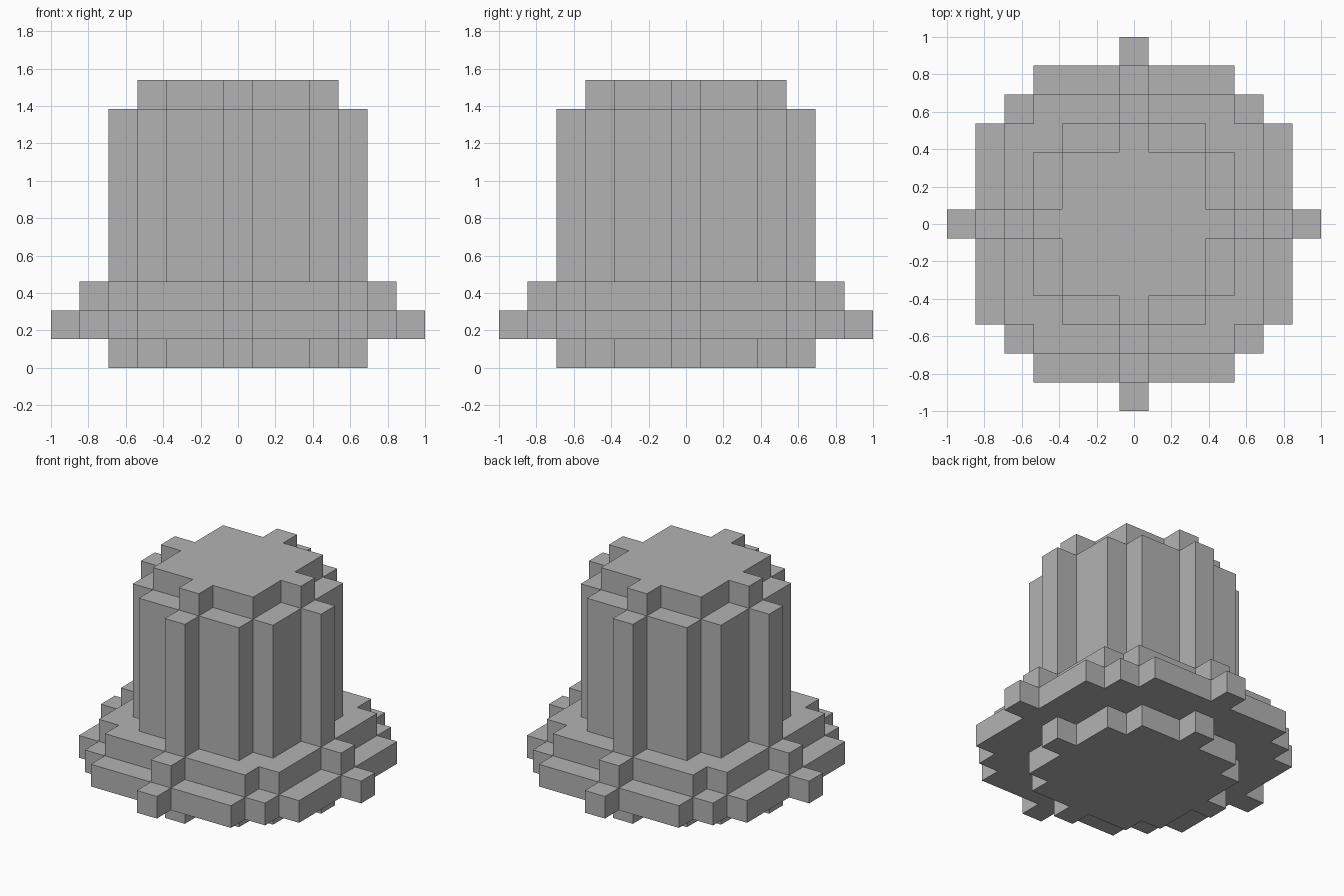
import bpy
import bmesh

cube = bpy.data.objects.get("Cube")
if cube:
    bpy.data.objects.remove(cube, do_unlink=True)

UNIT = 2 / 13  # edge of one block

grey = bpy.data.materials.new("plain grey")
grey.use_nodes = True
COLOUR = (0.45, 0.45, 0.45, 1)
grey.diffuse_color = COLOUR
grey.node_tree.nodes["Principled BSDF"].inputs["Base Color"].default_value = COLOUR


def disc_outline(radius):
    """Stepped outline of a disc made of square blocks."""
    # Half width in blocks of each row, from the middle row outwards
    rows = [int((radius ** 2 - y ** 2) ** 0.5) + 0.5 for y in range(radius + 1)]
    quarter = []
    for y, half in enumerate(rows):
        if y and half != rows[y - 1]:
            quarter += [(rows[y - 1], y - 0.5), (half, y - 0.5)]
    quarter.append((rows[-1], radius + 0.5))
    # Mirror the quarter into the other three
    right = [(x, -y) for x, y in reversed(quarter)] + quarter
    return right + [(-x, -y) for x, y in right]


def block_disc(name, radius, bottom, height):
    """Extrude a stepped disc upwards; sizes are in blocks."""
    bm = bmesh.new()
    base = bm.faces.new([bm.verts.new((x * UNIT, y * UNIT, bottom * UNIT))
                         for x, y in disc_outline(radius)])
    top = bmesh.ops.extrude_face_region(bm, geom=[base], use_keep_orig=True)
    verts = [v for v in top["geom"] if isinstance(v, bmesh.types.BMVert)]
    bmesh.ops.translate(bm, verts=verts, vec=(0, 0, height * UNIT))
    bmesh.ops.recalc_face_normals(bm, faces=bm.faces)
    mesh = bpy.data.meshes.new(name)
    bm.to_mesh(mesh)
    bm.free()
    mesh.materials.append(grey)
    bpy.context.collection.objects.link(bpy.data.objects.new(name, mesh))


# Stacked layers, from the ground up
block_disc("foot", 4, 0, 1)
block_disc("wide_rim", 6, 1, 1)
block_disc("upper_rim", 5, 2, 1)
block_disc("column", 4, 3, 6)
block_disc("cap", 3, 9, 1)
